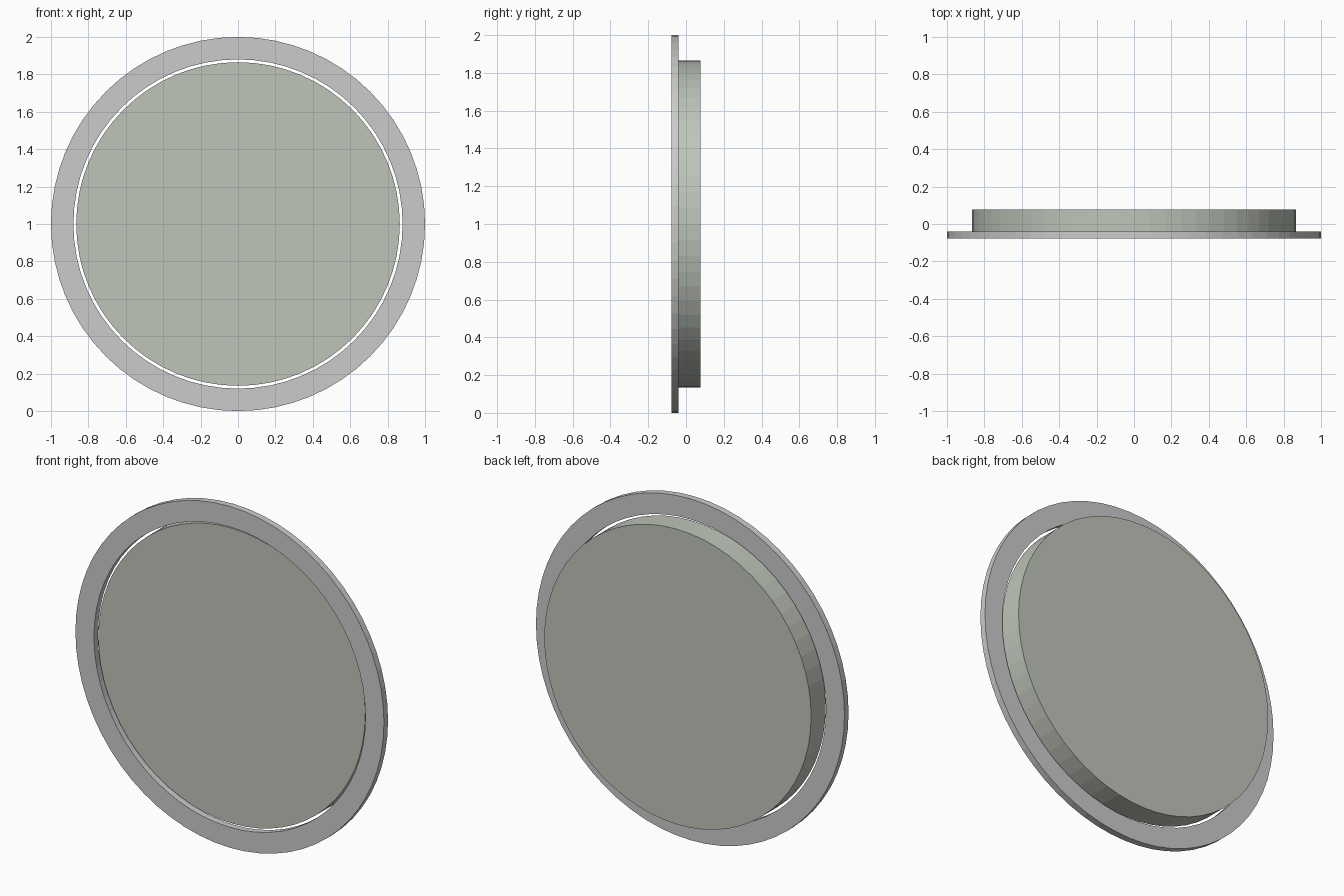
import bpy, bmesh
from math import cos, sin, tau

if "Cube" in bpy.data.objects:
    bpy.data.objects.remove(bpy.data.objects["Cube"])

SEGMENTS = 64


def make_part(name, profile, color=None):
    """Revolve a closed (radius, y) profile about the y axis, flat shaded."""
    bm = bmesh.new()
    rings = []
    for i in range(SEGMENTS):
        a = tau * i / SEGMENTS
        rings.append([bm.verts.new((r * cos(a), y, 1 + r * sin(a))) for r, y in profile])
    n = len(profile)
    closed = n > 2
    for i in range(SEGMENTS):
        a, b = rings[i], rings[(i + 1) % SEGMENTS]
        for k in range(n if closed else n - 1):
            m = (k + 1) % n
            bm.faces.new((a[k], a[m], b[m], b[k]))
    # an open two-point profile is a solid disc: cap both ends
    if not closed:
        for k in range(n):
            bm.faces.new([ring[k] for ring in rings])
    bmesh.ops.recalc_face_normals(bm, faces=bm.faces)
    mesh = bpy.data.meshes.new(name)
    bm.to_mesh(mesh)
    bm.free()
    if color:
        mat = bpy.data.materials.new(name + "_material")
        mat.diffuse_color = color
        mat.use_nodes = True
        mat.node_tree.nodes["Principled BSDF"].inputs["Base Color"].default_value = mat.diffuse_color
        mesh.materials.append(mat)
    obj = bpy.data.objects.new(name, mesh)
    bpy.context.collection.objects.link(obj)
    return obj


# Flat front ring
make_part("rim", [(1.0, -0.077), (1.0, -0.039), (0.88, -0.039), (0.88, -0.077)])

# Thick disc, slightly recessed behind the ring's front
make_part("disc", [(0.865, -0.058), (0.865, 0.077)], (0.52, 0.56, 0.49, 1))
